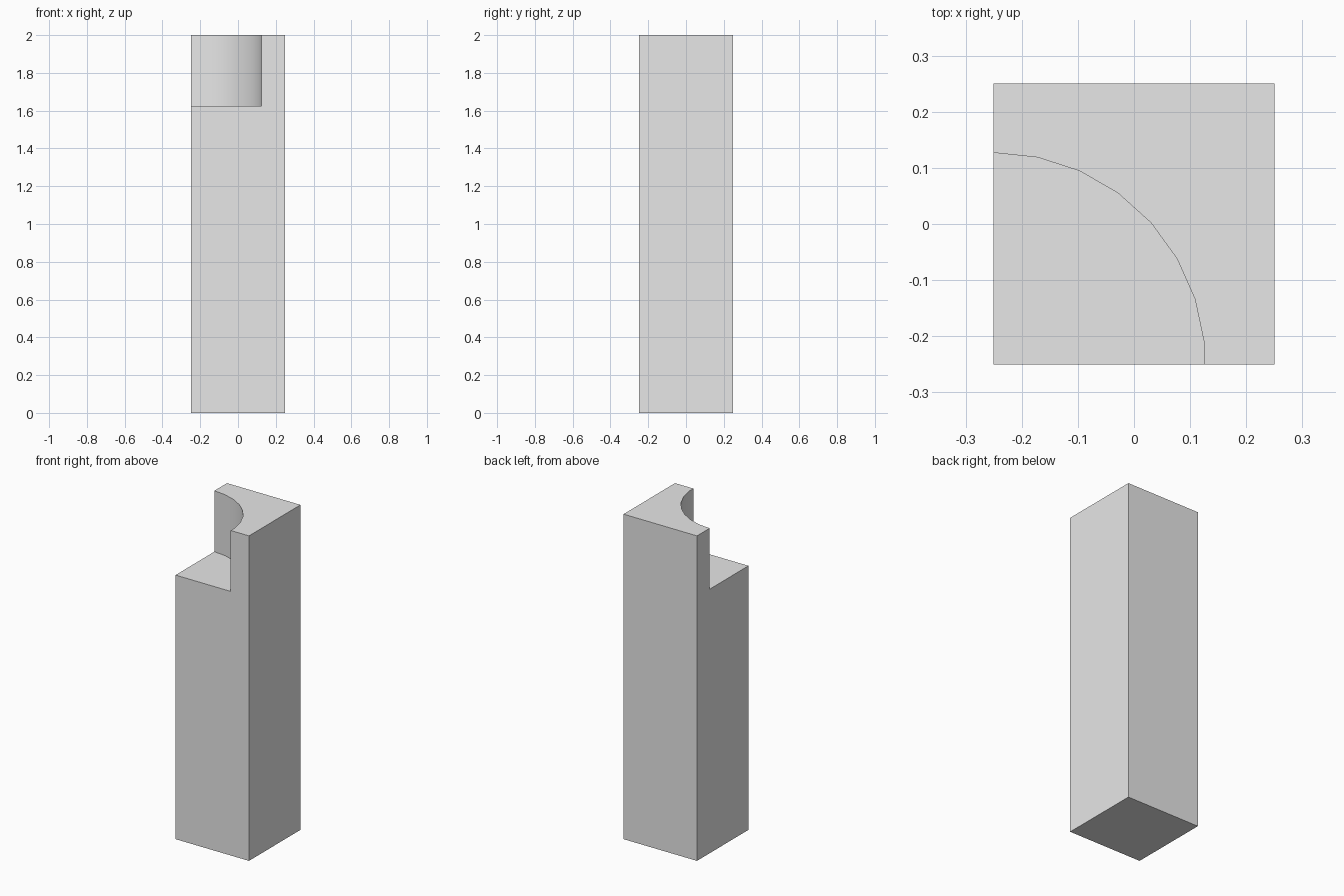
import bpy
from math import radians

default = bpy.data.objects.get("Cube")
if default:
    bpy.data.objects.remove(default, do_unlink=True)

WIDTH, HEIGHT = 0.5, 2.0
NOTCH_RADIUS, NOTCH_FLOOR = 0.377, 1.625

grey = bpy.data.materials.new("light grey")
grey.use_nodes = True
grey.diffuse_color = (0.8, 0.8, 0.8, 1)
grey.node_tree.nodes["Principled BSDF"].inputs["Base Color"].default_value = (0.8, 0.8, 0.8, 1)

# Cylindrical cutter centred on the front right corner
cut_depth = 1.0
bpy.ops.mesh.primitive_cylinder_add(
    vertices=30, radius=NOTCH_RADIUS, depth=cut_depth,
    location=(-WIDTH / 2, -WIDTH / 2, NOTCH_FLOOR + cut_depth / 2))
cutter = bpy.context.object
cutter.name = "notch_cutter"
cutter.hide_render = True
cutter.data.materials.append(grey)

# Square post
bpy.ops.mesh.primitive_cube_add(size=1, location=(0, 0, HEIGHT / 2))
post = bpy.context.object
post.name = "notched_post"
post.scale = (WIDTH, WIDTH, HEIGHT)
bpy.ops.object.transform_apply(location=True, rotation=False, scale=True)
post.data.materials.append(grey)

# Cut the quarter-round notch out of the top
notch = post.modifiers.new("notch", 'BOOLEAN')
notch.operation = 'DIFFERENCE'
notch.solver = 'EXACT'
notch.object = cutter
bpy.ops.object.modifier_apply(modifier=notch.name)
bpy.data.objects.remove(cutter, do_unlink=True)

# Smooth the curved wall, keep the corners crisp
bpy.ops.object.shade_smooth_by_angle(angle=radians(30))
